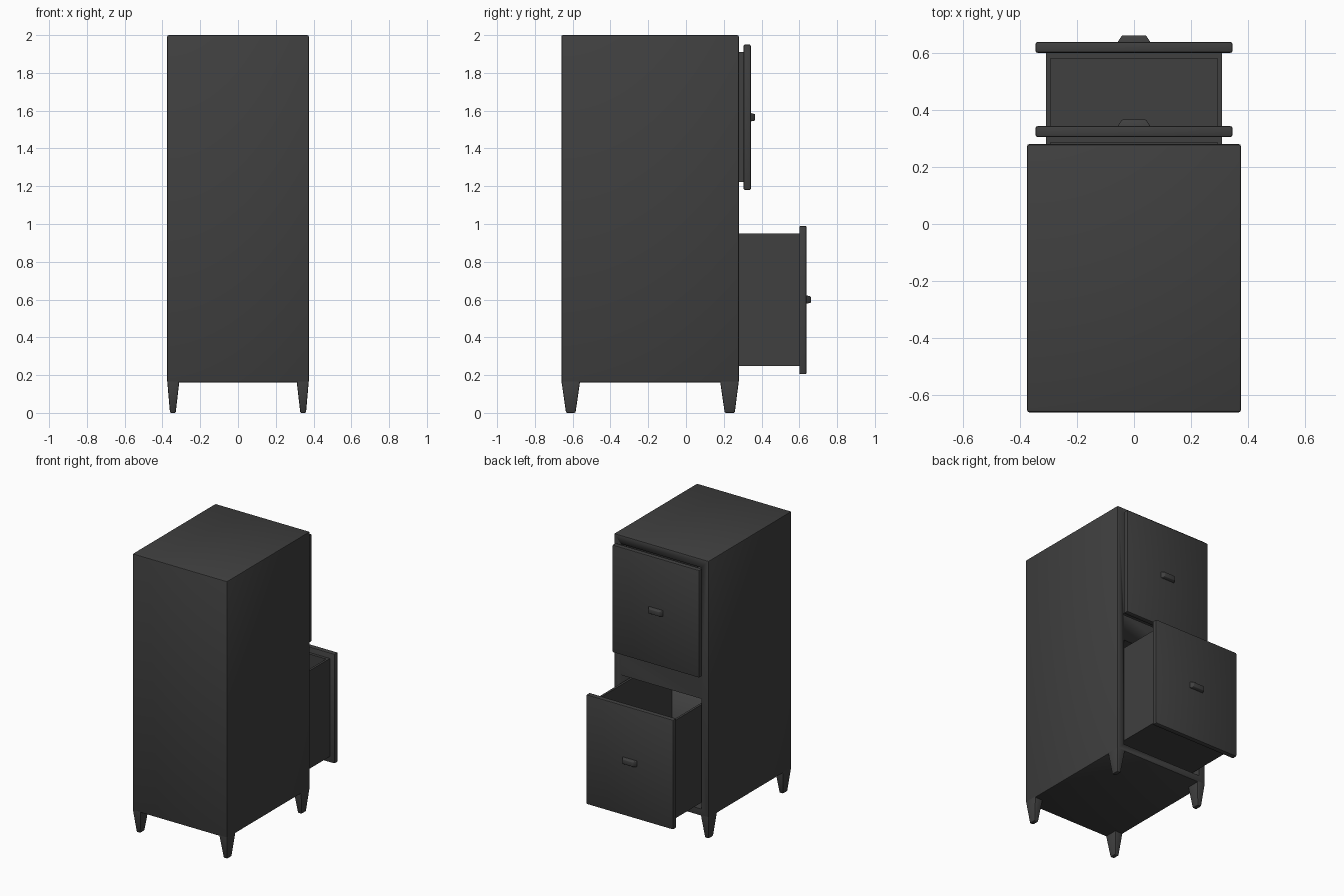
import bpy, bmesh

if "Cube" in bpy.data.objects:
    bpy.data.objects.remove(bpy.data.objects["Cube"])

mat = bpy.data.materials.new("charcoal metal")
mat.diffuse_color = (0.05, 0.05, 0.05, 1)
mat.use_nodes = True
mat.node_tree.nodes["Principled BSDF"].inputs["Base Color"].default_value = mat.diffuse_color


def make(name, bm, bevel=0.0, segs=2):
    """Turn a bmesh into a smooth-by-angle object with optional rounded edges."""
    bmesh.ops.recalc_face_normals(bm, faces=bm.faces)
    if bevel:
        edges = [e for e in bm.edges]
        bmesh.ops.bevel(bm, geom=edges, offset=bevel, segments=segs,
                        profile=0.5, affect='EDGES', clamp_overlap=True)
    me = bpy.data.meshes.new(name)
    bm.to_mesh(me)
    bm.free()
    ob = bpy.data.objects.new(name, me)
    bpy.context.collection.objects.link(ob)
    me.materials.append(mat)
    bpy.ops.object.select_all(action='DESELECT')
    ob.select_set(True)
    bpy.context.view_layer.objects.active = ob
    bpy.ops.object.shade_smooth_by_angle(angle=0.7)
    return ob


def frustum(rect_a, rect_b, axis):
    """Six-sided solid between two rectangles (u0,u1,v0,v1,w) along z or y."""
    bm = bmesh.new()
    rings = []
    for u0, u1, v0, v1, w in (rect_a, rect_b):
        pts = [(u0, v0), (u1, v0), (u1, v1), (u0, v1)]
        rings.append([bm.verts.new((u, v, w) if axis == 'Z' else (u, w, v)) for u, v in pts])
    a, b = rings
    bm.faces.new(a)
    bm.faces.new(b)
    for i in range(4):
        j = (i + 1) % 4
        bm.faces.new((a[i], a[j], b[j], b[i]))
    return bm


def box(name, x, y0, y1, z0, z1, bevel=0.0, segs=2):
    return make(name, frustum((-x, x, y0, y1, z0), (-x, x, y0, y1, z1), 'Z'), bevel, segs)


def carve(target, cutter):
    mod = target.modifiers.new("cut", 'BOOLEAN')
    mod.operation = 'DIFFERENCE'
    mod.solver = 'EXACT'
    mod.object = cutter
    cutter.hide_render = True
    bpy.context.view_layer.objects.active = target
    bpy.ops.object.modifier_apply(modifier=mod.name)
    bpy.data.objects.remove(cutter)


# cabinet body with two drawer bays open to the +y side
cabinet = box("cabinet_body", 0.375, -0.66, 0.28, 0.16, 2.0, 0.008)
for z0, z1 in ((0.21, 1.0), (1.19, 1.94)):
    carve(cabinet, box("bay_cutter", 0.32, -0.62, 0.4, z0, z1))

# tapered corner legs
for sx, side in ((-1, "left"), (1, "right")):
    for end, ytop, yfoot in (("front", (-0.66, -0.56), (-0.635, -0.585)),
                             ("back", (0.18, 0.28), (0.205, 0.258))):
        top_x = sorted((sx * 0.31, sx * 0.375))
        foot_x = sorted((sx * 0.33, sx * 0.36))
        make(f"{end}_{side}_leg",
             frustum((*top_x, *ytop, 0.172), (*foot_x, *yfoot, 0.0), 'Z'), 0.006)

# drawers: open tray, face panel, tapered pull
for name, yface, pz0, pz1, hz in (("upper", 0.305, 1.18, 1.95, 1.565),
                                  ("lower", 0.60, 0.205, 0.99, 0.60)):
    z0, z1 = pz0 + 0.043, pz1 - 0.04
    tray = box(f"{name}_drawer_tray", 0.308, yface - 0.88, yface + 0.003, z0, z1)
    carve(tray, box("tray_cutter", 0.292, yface - 0.86, yface - 0.02, z0 + 0.02, z1 + 0.1))
    box(f"{name}_drawer_face", 0.345, yface, yface + 0.038, pz0, pz1, 0.007)
    yh = yface + 0.034
    make(f"{name}_drawer_handle",
         frustum((-0.06, 0.06, hz - 0.023, hz + 0.023, yh),
                 (-0.042, 0.042, hz - 0.017, hz + 0.017, yh + 0.027), 'Y'), 0.004)
